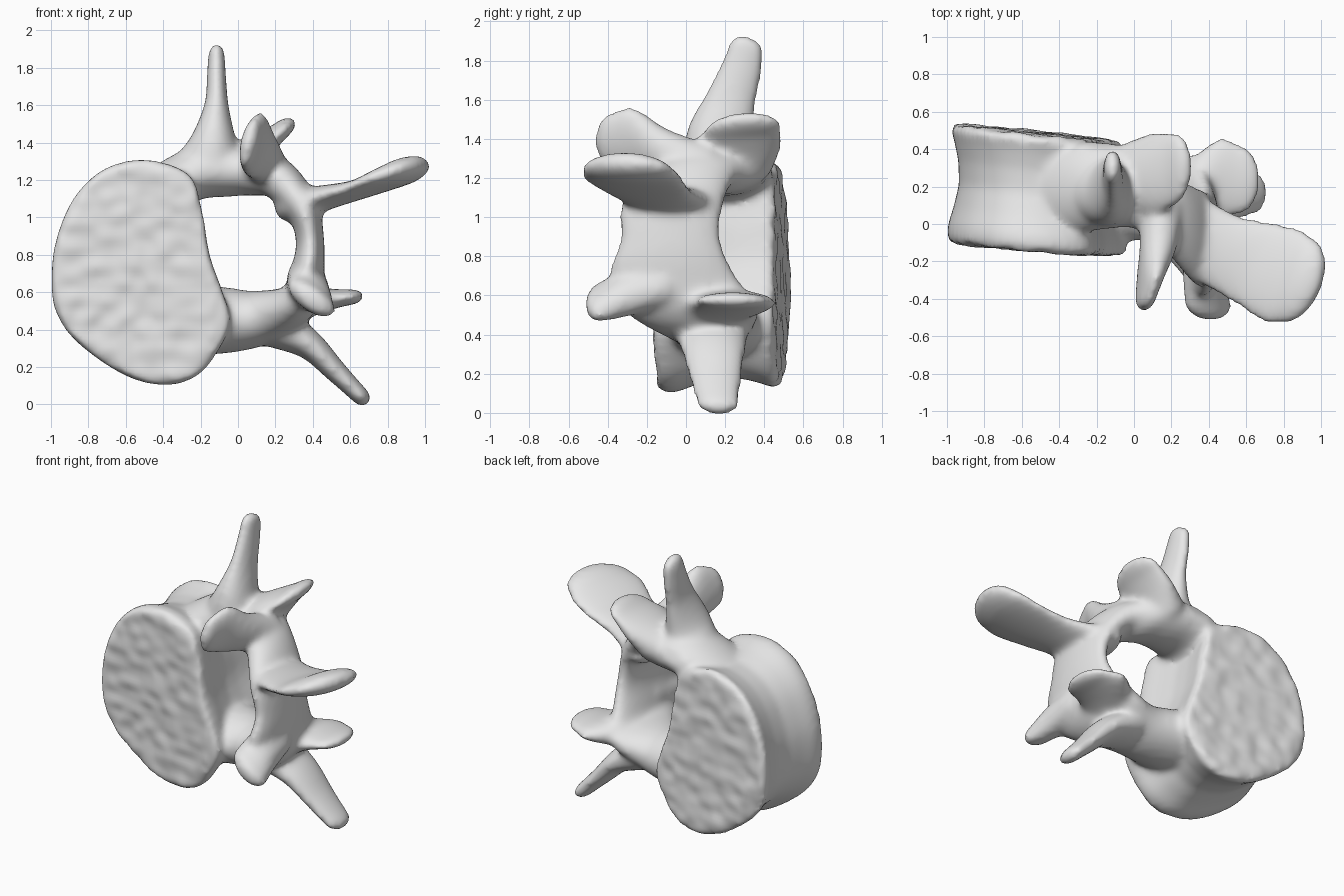
import bpy, bmesh, math
from mathutils import Vector, noise

cube = bpy.data.objects.get("Cube")
if cube:
    bpy.data.objects.remove(cube, do_unlink=True)

bone = bpy.data.materials.new("bone grey")
bone.use_nodes = True
bone.diffuse_color = (0.8, 0.8, 0.8, 1)
shader = next(n for n in bone.node_tree.nodes if n.type == 'BSDF_PRINCIPLED')
shader.inputs["Base Color"].default_value = (0.8, 0.8, 0.8, 1)

bm = bmesh.new()
SIDES = 28


def spline(points, steps, closed=False):
    """Smooth curve through a list of vectors or plain numbers."""
    n = len(points)

    def pick(i):
        return points[i % n] if closed else points[max(0, min(n - 1, i))]

    result = []
    for i in range(n if closed else n - 1):
        a, b, c, d = (pick(i + k) for k in (-1, 0, 1, 2))
        for s in range(steps):
            t = s / steps
            result.append((b * 2 + (c - a) * t + (a * 2 - b * 5 + c * 4 - d) * t * t
                           + (b * 3 - a - c * 3 + d) * t ** 3) * 0.5)
    if not closed:
        result.append(points[-1])
    return result


def skin(rings):
    """Join rings of points into a closed solid."""
    rings = [[bm.verts.new(p) for p in ring] for ring in rings]
    for low, high in zip(rings, rings[1:]):
        for i in range(len(low)):
            j = (i + 1) % len(low)
            bm.faces.new((low[i], low[j], high[j], high[i]))
    bm.faces.new(rings[0])
    bm.faces.new(rings[-1])


def dome(station, sign):
    """Shrinking stations that round off the end of a limb."""
    c, w, t, tangent = station
    angles = [math.radians(a) for a in (15, 30, 45, 60, 72, 82)]
    return [(c + tangent * (sign * 0.6 * w.length * math.sin(a)),
             w * math.cos(a), t * math.cos(a) ** 0.7, tangent) for a in angles]


def limb(*sections):
    """Oval limb; each section is (centre, wide half axis, half thickness)."""
    centres = spline([Vector(s[0]) for s in sections], 7)
    wides = spline([Vector(s[1]) for s in sections], 7)
    depths = spline([s[2] for s in sections], 7)
    stations = []
    for i, (centre, wide, depth) in enumerate(zip(centres, wides, depths)):
        ahead = centres[min(i + 1, len(centres) - 1)]
        tangent = (ahead - centres[max(i - 1, 0)]).normalized()
        thin = tangent.cross(wide).normalized() * depth
        stations.append((centre, wide, thin, tangent))
    stations = dome(stations[0], -1)[::-1] + stations + dome(stations[-1], 1)
    turn = [math.tau * k / SIDES for k in range(SIDES)]
    skin([[c + w * math.cos(a) + t * math.sin(a) for a in turn] for c, w, t, _ in stations])


# Body: rounded outline lofted front to back with a narrow waist
outline = spline([Vector((x, 0, z)) for x, z in (
    (-1, .65), (-.975, .88), (-.87, 1.12), (-.7, 1.27), (-.48, 1.31), (-.26, 1.23),
    (-.19, 1.03), (-.15, .8), (-.08, .6), (-.04, .43), (-.12, .26), (-.22, .15),
    (-.38, .1), (-.6, .15), (-.85, .32), (-.97, .48))], 5, closed=True)
middle = Vector((-.5, 0, .7))
layers = []
for depth, scale in ((0, .96), (.05, 1), (.15, .99), (.3, .93), (.5, .87),
                     (.7, .88), (.85, .92), (.95, .96), (1, .92)):
    ring = []
    for p in outline:
        x, _, z = middle + (p - middle) * scale
        front, back = -.18 - .08 * x, .43 - .11 * x
        ring.append((x, front + (back - front) * depth - .02 * (z - .7), z))
    layers.append(ring)
skin(layers)

# Bony arch around the canal
limb(((-.48, .18, 1.1), (0, .24, 0), .13), ((-.24, .2, 1.23), (0, .24, 0), .14),
     ((-.05, .2, 1.25), (0, .22, 0), .14), ((.07, .17, 1.24), (0, .22, 0), .125),
     ((.21, .04, 1.21), (0, .22, 0), .11), ((.34, -.07, 1.06), (0, .26, 0), .09),
     ((.385, -.08, .88), (0, .26, 0), .075), ((.37, -.07, .71), (0, .32, 0), .09),
     ((.31, .02, .54), (0, .35, 0), .11), ((.1, .12, .46), (0, .23, 0), .15),
     ((-.1, .15, .45), (0, .24, 0), .18), ((-.3, .16, .45), (0, .24, 0), .18))

# Upper side spike
limb(((-.15, .2, 1.28), (0, .22, 0), .2), ((-.13, .18, 1.41), (0, .17, -.05), .125),
     ((-.115, .23, 1.6), (0, .125, -.04), .065), ((-.115, .28, 1.75), (0, .105, -.03), .052),
     ((-.115, .31, 1.865), (0, .09, -.03), .045))

# Lower side spike
limb(((.2, .13, .42), (0, .19, 0), .12), ((.38, .14, .32), (0, .165, 0), .08),
     ((.52, .15, .18), (0, .135, 0), .06), ((.65, .165, .05), (0, .11, 0), .048))

# Broad rear spine
limb(((.32, -.06, 1.07), (0, .24, 0), .09), ((.48, -.15, 1.11), (.07, .2, 0), .065),
     ((.66, -.22, 1.155), (.09, .23, 0), .05), ((.8, -.28, 1.21), (.1, .25, 0), .06),
     ((.87, -.3, 1.24), (.08, .23, 0), .07))

# Upper front joint blade
limb(((.15, .12, 1.25), (.02, 0, .12), .12), ((.13, -.1, 1.32), (.03, 0, .13), .1),
     ((.09, -.27, 1.39), (.04, 0, .17), .065), ((.065, -.38, 1.395), (.03, 0, .14), .05))

# Upper back joint plate
limb(((0, .25, 1.27), (0, .2, 0), .13), ((.11, .27, 1.37), (0, .22, 0), .085),
     ((.21, .29, 1.45), (0, .2, .01), .05))

# Lower front joint blade
limb(((.37, -.1, .66), (.08, 0, -.09), .1), ((.38, -.3, .61), (.1, 0, -.09), .1),
     ((.395, -.43, .57), (.12, 0, -.085), .07))

# Lower back joint plate
limb(((.34, .14, .55), (0, .24, 0), .1), ((.46, .235, .56), (0, .225, 0), .065),
     ((.56, .24, .57), (0, .19, 0), .045))

bmesh.ops.recalc_face_normals(bm, faces=bm.faces[:])
parts = bpy.data.meshes.new("vertebra parts")
bm.to_mesh(parts)
bm.free()
vertebra = bpy.data.objects.new("vertebra", parts)
bpy.context.collection.objects.link(vertebra)

# Fuse the parts into one surface and soften the joins
fuse = vertebra.modifiers.new("fuse", 'REMESH')
fuse.mode = 'VOXEL'
fuse.voxel_size = 0.02
soften = vertebra.modifiers.new("soften", 'SMOOTH')
soften.factor = 0.5
soften.iterations = 12
depsgraph = bpy.context.evaluated_depsgraph_get()
fused = bpy.data.meshes.new_from_object(vertebra.evaluated_get(depsgraph))
vertebra.modifiers.clear()
vertebra.data = fused
bpy.data.meshes.remove(parts)

# Rough end plates on the body
normals = [v.normal.copy() for v in fused.vertices]
for v, n in zip(fused.vertices, normals):
    if v.co.x < -.12 and abs(n.y) > .6 and (v.co.y < -.06 or v.co.y > .38) and v.co.z < 1.33:
        v.co.y += .012 * noise.noise(Vector((v.co.x * 10, v.co.y * 3, v.co.z * 12)))

fused.materials.append(bone)
for face in fused.polygons:
    face.use_smooth = True
